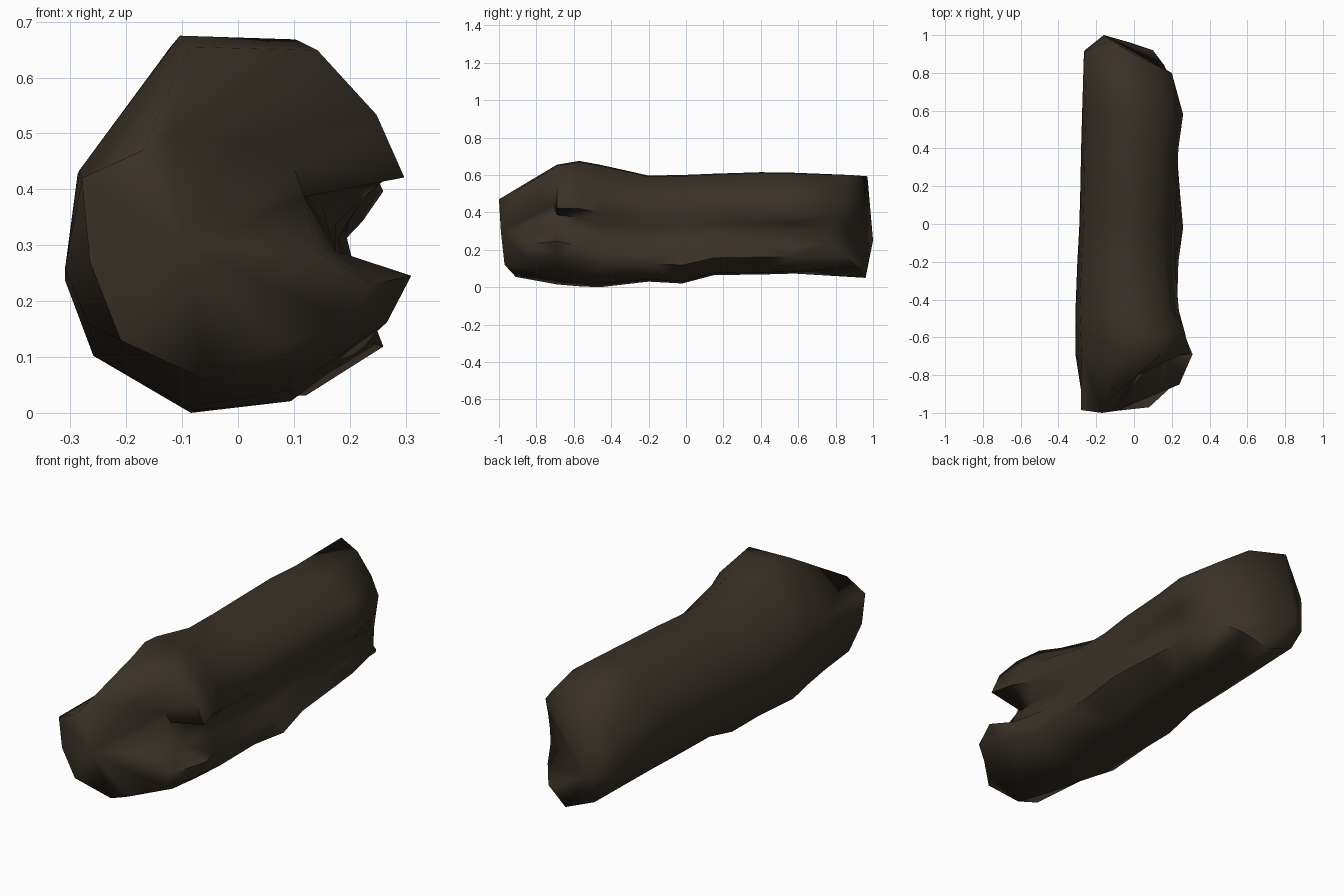
import bpy, bmesh, math

if "Cube" in bpy.data.objects:
    bpy.data.objects.remove(bpy.data.objects["Cube"])

bark = bpy.data.materials.new("dark_bark")
bark.diffuse_color = (0.042, 0.031, 0.021, 1)
bark.use_nodes = True
bark.node_tree.nodes["Principled BSDF"].inputs["Base Color"].default_value = bark.diffuse_color

# Normalised cross-sections (0..1 across, 0..1 up), same point order
head = [(.36, 1), (.73, .99), (.9, .81), (.98, .635), (.69, .58), (.78, .43), (1, .36),
        (.93, .23), (.71, .08), (.39, 0), (.07, .22), (0, .38), (.05, .63)]
body = [(.34, 1), (.67, .99), (.9, .82), (1, .6), (.93, .5), (.92, .4), (.96, .27),
        (1, .17), (.75, .02), (.42, 0), (.1, .14), (0, .36), (.04, .66)]

# Stations: y, x min, x max of upper and lower half, z min, z max, head amount
stations = [(-.69, -.31, .31, .31, .015, .655, 1),
            (-.57, -.31, .275, .27, .005, .675, .6),
            (-.46, -.31, .24, .235, 0, .655, .2),
            (-.2, -.30, .215, .235, .03, .597, 0),
            (-.02, -.29, .215, .26, .02, .60, 0),
            (.15, -.285, .225, .245, .065, .607, 0),
            (.40, -.28, .235, .225, .068, .615, 0),
            (.58, -.275, .26, .21, .073, .612, 0)]

# Broken front rim around the splintered end
front_rim = [(-.17, -1, .47), (-.12, -.92, .505), (0, -.81, .48), (.1, -.71, .44),
             (.12, -.72, .385), (.14, -.85, .29), (.24, -.85, .23), (.2, -.86, .16),
             (.08, -.97, .12), (-.05, -.91, .055), (-.21, -.96, .13), (-.265, -.98, .27),
             (-.28, -.985, .42)]

# Slanted rear rim
rear_rim = [(-.12, .97, .593), (.03, .88, .6), (.14, .83, .53), (.2, .8, .46),
            (.2, .78, .38), (.19, .78, .31), (.2, .76, .23), (.16, .84, .17),
            (.1, .92, .11), (-.02, .96, .05), (-.17, .95, .11), (-.26, .92, .25),
            (-.265, .91, .43)]


def section(y, x0, x_up, x_low, z0, z1, k):
    pts = []
    for (hu, hv), (bu, bv) in zip(head, body):
        u, v = bu + (hu - bu) * k, bv + (hv - bv) * k
        x1 = x_up if v > .48 else x_low
        pts.append((x0 + u * (x1 - x0), y, z0 + v * (z1 - z0)))
    return pts


# Log skin lofted through the rings
rings = [front_rim] + [section(*s) for s in stations] + [rear_rim]
bm = bmesh.new()
loops = [[bm.verts.new(p) for p in r] for r in rings]
n = len(front_rim)
for a, b in zip(loops, loops[1:]):
    for i in range(n):
        j = (i + 1) % n
        bm.faces.new((a[i], a[j], b[j], b[i]))
for loop, tip in ((loops[0], (-.1, -.99, .3)), (loops[-1], (-.16, 1, .25))):
    c = bm.verts.new(tip)
    for i in range(n):
        bm.faces.new((loop[i], loop[(i + 1) % n], c))
bmesh.ops.triangulate(bm, faces=bm.faces[:])
bmesh.ops.recalc_face_normals(bm, faces=bm.faces[:])

mesh = bpy.data.meshes.new("log")
bm.to_mesh(mesh)
bm.free()
mesh.materials.append(bark)
log = bpy.data.objects.new("log", mesh)
bpy.context.collection.objects.link(log)
bpy.context.view_layer.objects.active = log
log.select_set(True)
bpy.ops.object.shade_smooth_by_angle(angle=math.radians(75))
